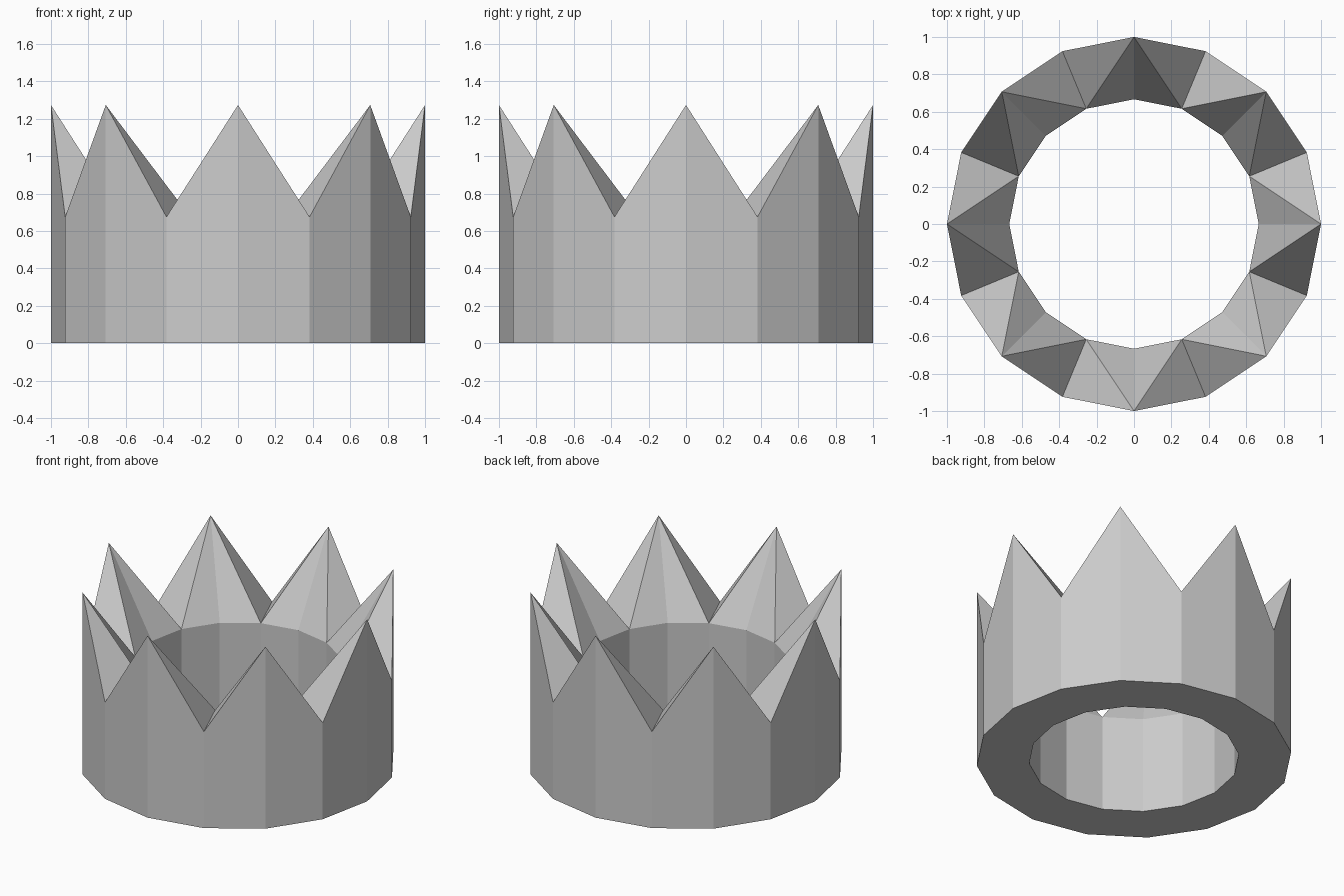
import bpy, bmesh
from math import cos, sin, pi

if "Cube" in bpy.data.objects:
    bpy.data.objects.remove(bpy.data.objects["Cube"])

SIDES = 16
R_OUT, R_IN = 1.0, 0.667
RIM, PEAK = 0.675, 1.273

bm = bmesh.new()


def ring(radius, height):
    """Ring of vertices; height is a function of the vertex index."""
    return [bm.verts.new((radius * cos(2 * pi * i / SIDES),
                          radius * sin(2 * pi * i / SIDES), height(i)))
            for i in range(SIDES)]


# Band rings: the outer top edge zigzags between peaks and valleys
out_low = ring(R_OUT, lambda i: 0)
out_top = ring(R_OUT, lambda i: RIM if i % 2 else PEAK)
in_top = ring(R_IN, lambda i: RIM)
in_low = ring(R_IN, lambda i: 0)

for i in range(SIDES):
    j = (i + 1) % SIDES
    # Outer wall, inner wall and underside
    for a, b in ((out_low, out_top), (in_top, in_low), (in_low, out_low)):
        bm.faces.new((a[i], a[j], b[j], b[i]))
    # Sloping spike faces, split from each peak to the inner valley point
    p, v = (j, i) if i % 2 else (i, j)
    bm.faces.new((out_top[p], out_top[v], in_top[v]))
    bm.faces.new((out_top[p], in_top[v], in_top[p]))

bmesh.ops.recalc_face_normals(bm, faces=bm.faces)
mesh = bpy.data.meshes.new("spiked_crown")
bm.to_mesh(mesh)
bm.free()
bpy.context.collection.objects.link(bpy.data.objects.new("spiked_crown", mesh))
